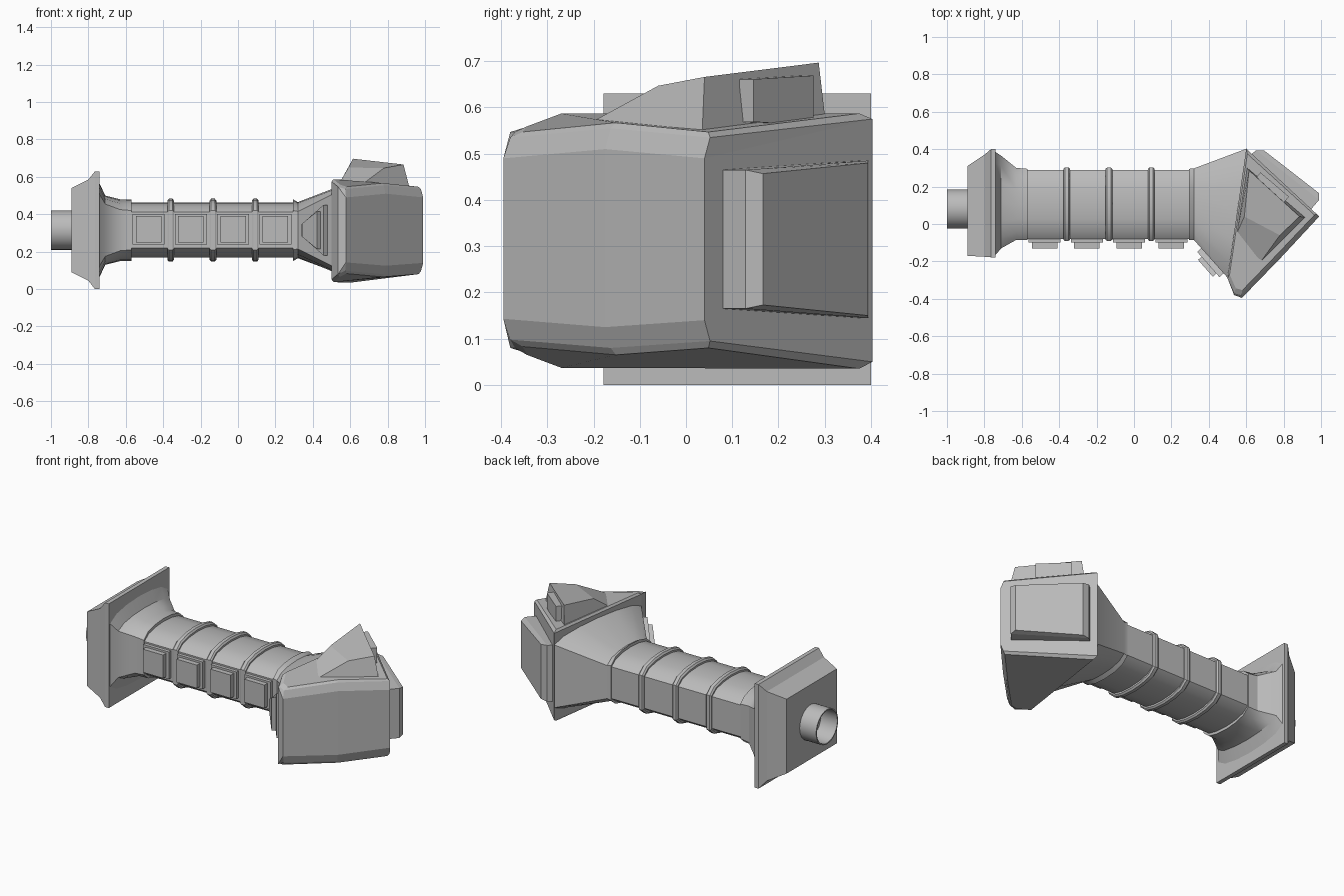
import bpy, bmesh
from math import cos, sin, pi
from mathutils import Vector

old = bpy.data.objects.get("Cube")
if old:
    bpy.data.objects.remove(old)

hull = bpy.data.materials.new("hull grey")
hull.use_nodes = True
GREY = (0.5, 0.5, 0.5, 1)
hull.diffuse_color = GREY
hull.node_tree.nodes["Principled BSDF"].inputs["Base Color"].default_value = GREY

MID = 0.315  # height of the long axis


def loft(name, rings, caps=True, closed=False, smooth=False):
    """Skin a series of rings that have equal point counts."""
    bm = bmesh.new()
    loops = [[bm.verts.new(p) for p in ring] for ring in rings]
    n = len(loops[0])
    pairs = list(zip(loops, loops[1:]))
    if closed:
        pairs.append((loops[-1], loops[0]))
    for a, b in pairs:
        for i in range(n):
            j = (i + 1) % n
            bm.faces.new((a[i], a[j], b[j], b[i]))
    if caps and not closed:
        bm.faces.new(loops[0])
        bm.faces.new(loops[-1])
    bmesh.ops.recalc_face_normals(bm, faces=bm.faces)
    mesh = bpy.data.meshes.new(name)
    bm.to_mesh(mesh)
    bm.free()
    mesh.materials.append(hull)
    ob = bpy.data.objects.new(name, mesh)
    bpy.context.collection.objects.link(ob)
    if smooth:
        bpy.ops.object.select_all(action='DESELECT')
        ob.select_set(True)
        bpy.context.view_layer.objects.active = ob
        bpy.ops.object.shade_smooth_by_angle(angle=0.55)
    return ob


def section(x, y0, y1, h, side, skew=0):
    """Corridor cross-section: flat sides, chamfers and a shallow arched top and bottom."""
    c, w = (y0 + y1) / 2, (y1 - y0) / 2
    right = [(1, 0), (0.78, 0.6), (0.42, 0.9), (0, 1)]
    top = right + [(-a, b) for a, b in right[-2::-1]]
    pts = [(a, side + b * (h - side)) for a, b in top]
    pts += [(a, -z) for a, z in reversed(pts)]
    return [(x + skew * a, c + w * a, MID + z) for a, z in pts]


def rect(x, y0, y1, z0, z1):
    return [(x, y0, z0), (x, y1, z0), (x, y1, z1), (x, y0, z1)]


def plates(name, origin, along, normal, layers):
    """Stack of trapezoid outlines: (t0, t1, half0, half1, offset0, offset1) on a wall."""
    o, d, n = Vector(origin), Vector(along).normalized(), Vector(normal).normalized()
    up = Vector((0, 0, 1))
    rings = []
    for t0, t1, h0, h1, k0, k1 in layers:
        rings.append([o + d * t0 + n * k0 - up * h0, o + d * t1 + n * k1 - up * h1,
                      o + d * t1 + n * k1 + up * h1, o + d * t0 + n * k0 + up * h0])
    return loft(name, rings)


# Open end pipe
def circle(x, r, n=32):
    return [(x, 0.08 + r * cos(2 * pi * i / n), MID + r * sin(2 * pi * i / n)) for i in range(n)]


loft("end_pipe", [circle(-0.86, 0.105), circle(-1, 0.105), circle(-1, 0.098),
                  circle(-0.86, 0.098)], closed=True, smooth=True)

# End flange
loft("end_flange", [rect(-0.89, -0.17, 0.31, 0.09, 0.54),
                    rect(-0.80, -0.175, 0.37, 0.045, 0.585),
                    rect(-0.765, -0.178, 0.40, 0, 0.63),
                    rect(-0.74, -0.178, 0.40, 0, 0.63)])

# Collar between flange and corridor
loft("flange_collar", [section(-0.74, -0.165, 0.385, 0.25, 0.19),
                       section(-0.71, -0.13, 0.365, 0.185, 0.14),
                       section(-0.63, -0.085, 0.30, 0.165, 0.11),
                       section(-0.57, -0.085, 0.295, 0.165, 0.105)], smooth=True)

# Corridor tube, ribs and end collar
loft("corridor", [section(-0.6, -0.08, 0.29, 0.147, 0.096),
                  section(0.32, -0.08, 0.29, 0.147, 0.096)], smooth=True)
for i in range(3):
    x = -0.36 + 0.226 * i
    loft(f"rib_{i + 1}", [section(x - 0.018, -0.085, 0.295, 0.158, 0.1),
                          section(x - 0.010, -0.09, 0.302, 0.168, 0.105),
                          section(x + 0.010, -0.09, 0.302, 0.168, 0.105),
                          section(x + 0.018, -0.085, 0.295, 0.158, 0.1)], smooth=True)

# Panels on the front of the corridor
for i in range(4):
    plates(f"side_panel_{i + 1}", (-0.478 + 0.226 * i, -0.06, MID + 0.005), (1, 0, 0), (0, -1, 0),
           [(-0.086, 0.086, 0.082, 0.082, 0, 0), (-0.086, 0.086, 0.082, 0.082, 0.04, 0.04),
            (-0.068, 0.068, 0.07, 0.07, 0.04, 0.04), (-0.068, 0.068, 0.07, 0.07, 0.07, 0.07)])

# Flare that widens onto the slanted back of the head
loft("head_flare", [section(0.295, -0.085, 0.295, 0.165, 0.105),
                    section(0.32, -0.085, 0.297, 0.150, 0.1),
                    section(0.55, -0.287, 0.402, 0.235, 0.19, 0.05)], smooth=True)

# Head: plan corners with lower and upper wall heights
plan = [(0.60, 0.403, 0.05, 0.575), (0.99, 0.04, 0.095, 0.535), (0.79, -0.175, 0.08, 0.555),
        (0.577, -0.395, 0.098, 0.535), (0.535, -0.38, 0.08, 0.547), (0.5, -0.29, 0.052, 0.575)]
inset = [(0, 0), (-0.012, 0.012), (-0.012, 0.012), (-0.004, 0.015), (0, 0.01), (0, 0)]


def head_ring(k, column, dz):
    return [(p[0] + k * s[0], p[1] + k * s[1], p[column] + (dz if s[0] else 0))
            for p, s in zip(plan, inset)]


lower_cap = [(x * 0.95 + 0.036, y * 0.93, z - 0.015) for x, y, z in head_ring(1, 2, 0)]
upper_cap = [(x * 0.95 + 0.036, y * 0.93, z + 0.012) for x, y, z in head_ring(1, 3, 0)]
loft("head", [lower_cap, head_ring(1, 2, 0), head_ring(0, 2, 0.045),
              head_ring(0, 3, -0.045), head_ring(1, 3, 0), upper_cap])

# Raised panel on the head's outer back wall
plates("head_panel", (0.60, 0.403, MID), (0.73, -0.683, 0), (0.683, 0.73, 0),
       [(0.04, 0.475, 0.17, 0.15, -0.01, -0.01), (0.045, 0.472, 0.17, 0.15, 0.03, 0.066),
        (0.076, 0.445, 0.165, 0.142, 0.058, 0.092)])

# Roof wedge and its small box
loft("roof_wedge", [
    [(0.605, 0.30, 0.55), (0.915, 0.035, 0.53), (0.675, -0.205, 0.55), (0.55, -0.05, 0.56)],
    [(0.605, 0.30, 0.585), (0.915, 0.035, 0.548), (0.675, -0.205, 0.568), (0.55, -0.05, 0.58)],
    [(0.615, 0.287, 0.697), (0.885, 0.04, 0.666), (0.78, -0.06, 0.647), (0.59, 0.04, 0.65)]])
plates("roof_box", (0.605, 0.30, 0.615), (0.76, -0.65, 0), (0.65, 0.76, 0),
       [(0.07, 0.27, 0.054, 0.046, -0.03, -0.03), (0.07, 0.27, 0.054, 0.046, 0.028, 0.028)])

# Stepped trapezoid panel on the front of the flare
plates("flare_panel", (0.35, -0.125, MID), (0.66, -0.75, 0), (-0.75, -0.66, 0),
       [(0.01, 0.19, 0.03, 0.135, -0.02, -0.02), (0.01, 0.19, 0.03, 0.135, 0.025, 0.025),
        (0.045, 0.165, 0.035, 0.1, 0.025, 0.025), (0.045, 0.165, 0.035, 0.1, 0.05, 0.05)])
